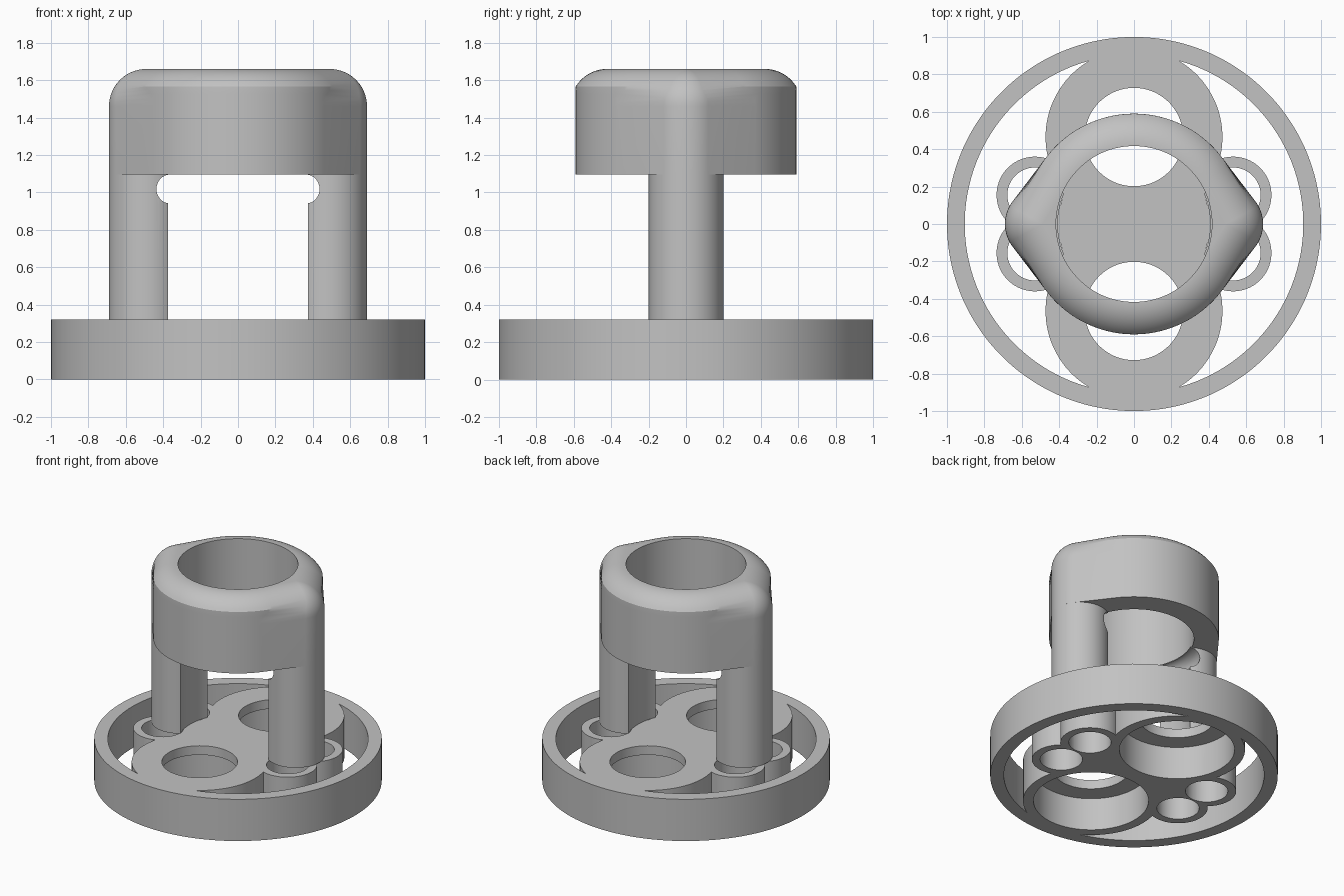
import bpy, bmesh
from math import sin, cos, pi, radians

cube = bpy.data.objects.get("Cube")
if cube:
    bpy.data.objects.remove(cube, do_unlink=True)

grey = bpy.data.materials.new("plain_grey")
grey.use_nodes = True
COLOUR = (0.54, 0.54, 0.54, 1)
grey.diffuse_color = COLOUR
grey.node_tree.nodes["Principled BSDF"].inputs["Base Color"].default_value = COLOUR


def loft(name, layers):
    """Closed solid through matching loops of points, bottom to top."""
    bm = bmesh.new()
    rings = [[bm.verts.new(p) for p in layer] for layer in layers]
    n = len(rings[0])
    bm.faces.new(rings[0][::-1])
    bm.faces.new(rings[-1])
    for low, high in zip(rings, rings[1:]):
        for i in range(n):
            j = (i + 1) % n
            bm.faces.new((low[i], low[j], high[j], high[i]))
    mesh = bpy.data.meshes.new(name)
    bm.to_mesh(mesh)
    bm.free()
    mesh.materials.append(grey)
    obj = bpy.data.objects.new(name, mesh)
    bpy.context.collection.objects.link(obj)
    return obj


def disc(name, x, y, radius, z0, z1, n=96):
    angles = [2 * pi * (i + 0.5) / n for i in range(n)]
    return loft(name, [[(x + radius * cos(a), y + radius * sin(a), z) for a in angles]
                       for z in (z0, z1)])


def box(name, hx, hy, z0, z1):
    return loft(name, [[(-hx, -hy, z), (hx, -hy, z), (hx, hy, z), (-hx, hy, z)]
                       for z in (z0, z1)])


def combine(target, tool, operation):
    """Apply a boolean and discard the tool."""
    mod = target.modifiers.new("shape", 'BOOLEAN')
    mod.operation = operation
    mod.solver = 'EXACT'
    mod.object = tool
    bpy.context.view_layer.objects.active = target
    bpy.ops.object.modifier_apply(modifier=mod.name)
    bpy.data.objects.remove(tool, do_unlink=True)


def finish(obj):
    bpy.ops.object.select_all(action='DESELECT')
    obj.select_set(True)
    bpy.context.view_layer.objects.active = obj
    bpy.ops.object.shade_smooth_by_angle(angle=radians(30))


# Base: outer hoop, two big lobes, four small sockets and the web between them
BASE = 0.32
LOBE_Y = 0.465
base = disc("base", 0, 0, 1.0, 0, BASE, 128)
combine(base, disc("cut", 0, 0, 0.905, -0.1, 0.5, 128), 'DIFFERENCE')
sockets = [(sx * 0.53, sy * 0.155) for sx in (-1, 1) for sy in (-1, 1)]
for s in (-1, 1):
    combine(base, disc("lobe", 0, s * LOBE_Y, 0.473, 0, BASE), 'UNION')
combine(base, box("web", 0.44, 0.3, 0, BASE), 'UNION')
combine(base, box("web", 0.55, 0.12, 0, BASE), 'UNION')
for x, y in sockets:
    combine(base, disc("socket", x, y, 0.205, 0, BASE, 64), 'UNION')
for x, y in sockets:
    combine(base, disc("cut", x, y, 0.147, -0.1, 0.5, 64), 'DIFFERENCE')
for s in (-1, 1):
    combine(base, disc("cut", 0, s * LOBE_Y, 0.263, -0.1, 0.5), 'DIFFERENCE')
    combine(base, disc("cut", 0, s * LOBE_Y, 0.4, -0.1, 0.25), 'DIFFERENCE')
finish(base)

# Columns: round posts hollowed by the bore, with a ring groove below the head
TIP_X, ROUND = 0.49, 0.2
for side, s in (("right", -1), ("left", 1)):
    column = disc(side + "_column", s * TIP_X, 0, ROUND, BASE, 1.1, 64)
    combine(column, disc("cut", 0, 0, 0.408, 0, 2), 'DIFFERENCE')
    bpy.ops.mesh.primitive_torus_add(location=(0, 0, 1.018), major_radius=0.4,
                                     minor_radius=0.077, major_segments=96,
                                     minor_segments=32)
    combine(column, bpy.context.object, 'DIFFERENCE')
    finish(column)


# Head: rounded lens outline wrapped round a big circle and two tip circles
def outline(radius, tip, z, n=144):
    points = []
    for i in range(n):
        a = 2 * pi * (i + 0.5) / n
        c, r = 0, radius
        if TIP_X * abs(cos(a)) + tip > radius:
            c, r = (TIP_X if cos(a) > 0 else -TIP_X), tip
        points.append((c + r * cos(a), r * sin(a), z))
    return points


TOP, CORE, STEPS = 1.66, 0.42, 14
layers = [outline(0.59, ROUND, 1.095)]
for k in range(STEPS + 1):
    a = pi / 2 * (1 - k / STEPS)
    spread = max(ROUND * sin(a), 0.003)
    layers.append(outline(min(0.59, CORE + spread), spread, TOP - ROUND + ROUND * cos(a)))
head = loft("head", layers)
combine(head, disc("cut", 0, 0, 0.417, 0.5, 2), 'DIFFERENCE')
finish(head)
